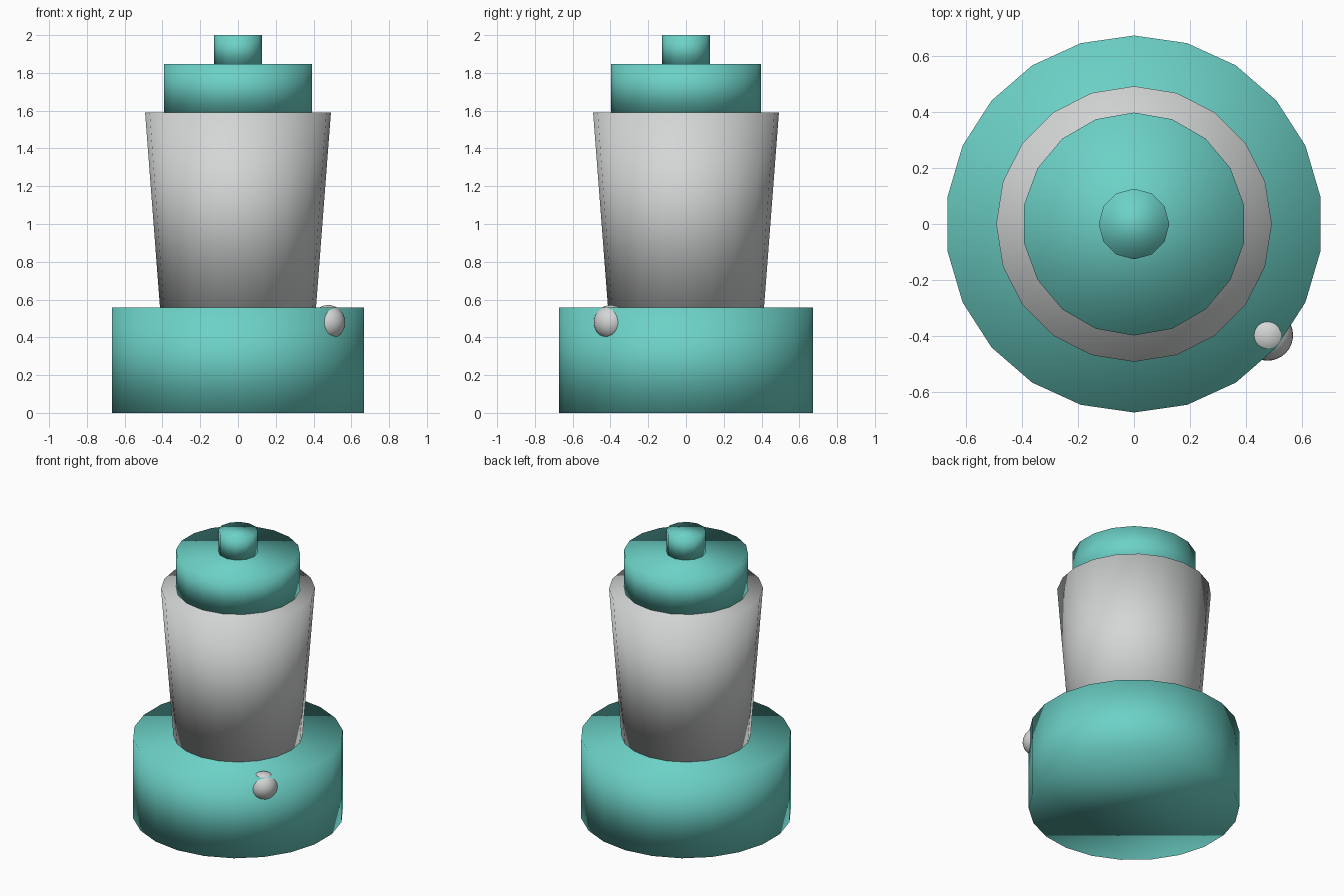
import bpy, math

cube = bpy.data.objects.get("Cube")
if cube:
    bpy.data.objects.remove(cube)


def material(name, rgb):
    m = bpy.data.materials.new(name)
    m.use_nodes = True
    m.diffuse_color = (*rgb, 1)
    m.node_tree.nodes["Principled BSDF"].inputs["Base Color"].default_value = (*rgb, 1)
    return m


teal = material("teal", (0.15, 0.64, 0.57))
grey = material("light_grey", (0.66, 0.67, 0.67))


def finish(name, mat):
    ob = bpy.context.object
    ob.name = ob.data.name = name
    ob.data.materials.append(mat)
    # Smooth over the rims too, so the caps blend softly into the walls
    ob.data.shade_smooth()
    return ob


def drum(name, sides, r_low, r_high, z_low, z_high, mat):
    """Upright capped drum with a vertex on the +y axis."""
    bpy.ops.mesh.primitive_cone_add(
        vertices=sides, radius1=r_low, radius2=r_high, depth=z_high - z_low,
        end_fill_type='NGON', location=(0, 0, (z_low + z_high) / 2))
    return finish(name, mat)


# Stacked drums, bottom to top
drum("base", 22, 0.673, 0.673, 0, 0.557, teal)
drum("body", 20, 0.413, 0.492, 0.557, 1.59, grey)
drum("lid", 18, 0.398, 0.398, 1.59, 1.847, teal)
drum("knob", 12, 0.126, 0.126, 1.847, 2.0, teal)

# Round button sunk into the front left rim of the base
bpy.ops.mesh.primitive_uv_sphere_add(
    segments=32, ring_count=16, radius=0.091, location=(0.477, -0.397, 0.48))
finish("button", grey)
